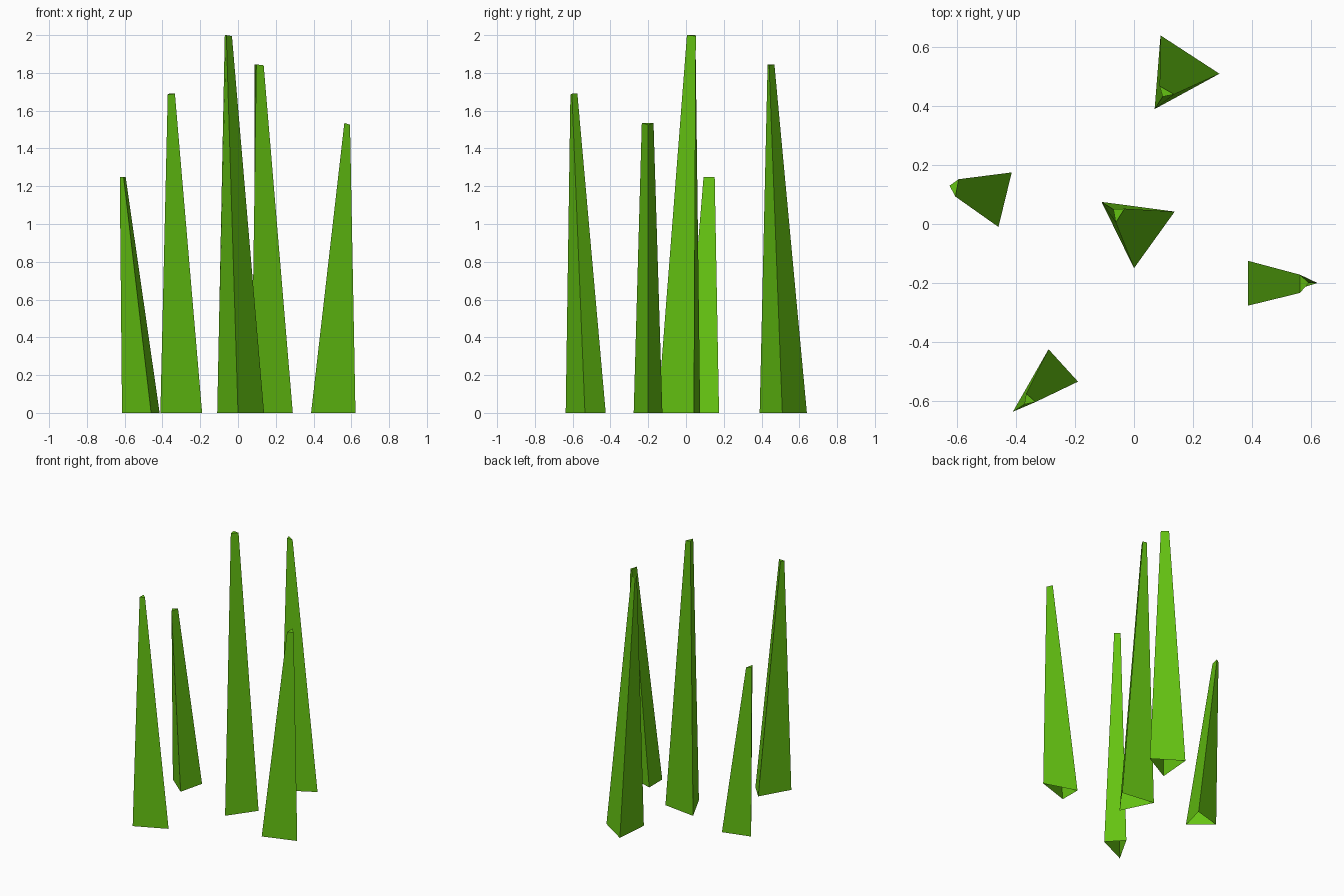
import bpy
import bmesh

if "Cube" in bpy.data.objects:
    bpy.data.objects.remove(bpy.data.objects["Cube"])

# Shared leaf-green material
green = bpy.data.materials.new("grass_green")
green.diffuse_color = (0.13, 0.55, 0.006, 1.0)
green.use_nodes = True
green.node_tree.nodes["Principled BSDF"].inputs["Base Color"].default_value = green.diffuse_color


def grass_blade(name, base, tip, heights):
    """Tapered three-sided blade: open at the ground, capped at the tip."""
    bm = bmesh.new()
    low = [bm.verts.new((x, y, 0)) for x, y in base]
    high = [bm.verts.new((x, y, z)) for (x, y), z in zip(tip, heights)]
    for i in range(3):
        j = (i + 1) % 3
        bm.faces.new((low[i], low[j], high[j], high[i]))
    bm.faces.new(high)
    mesh = bpy.data.meshes.new(name)
    bm.to_mesh(mesh)
    bm.free()
    mesh.materials.append(green)
    obj = bpy.data.objects.new(name, mesh)
    bpy.context.collection.objects.link(obj)


# Corners run counter-clockwise seen from above: ground outline, tip outline, tip heights
grass_blade("centre_blade",
            [(-0.11, 0.075), (0.0, -0.15), (0.138, 0.042)],
            [(-0.07, 0.05), (-0.062, 0.005), (-0.032, 0.052)],
            (2.0, 2.0, 1.995))
grass_blade("back_blade",
            [(0.09, 0.64), (0.07, 0.39), (0.29, 0.51)],
            [(0.087, 0.468), (0.097, 0.432), (0.136, 0.44)],
            (1.845, 1.845, 1.84))
grass_blade("left_blade",
            [(-0.415, 0.175), (-0.614, 0.12), (-0.46, -0.01)],
            [(-0.595, 0.152), (-0.626, 0.13), (-0.606, 0.093)],
            (1.25, 1.25, 1.25))
grass_blade("right_blade",
            [(0.387, -0.125), (0.387, -0.277), (0.622, -0.2)],
            [(0.563, -0.172), (0.563, -0.234), (0.593, -0.2)],
            (1.535, 1.535, 1.525))
grass_blade("front_blade",
            [(-0.29, -0.425), (-0.411, -0.637), (-0.19, -0.535)],
            [(-0.366, -0.575), (-0.372, -0.612), (-0.334, -0.604)],
            (1.69, 1.685, 1.69))
